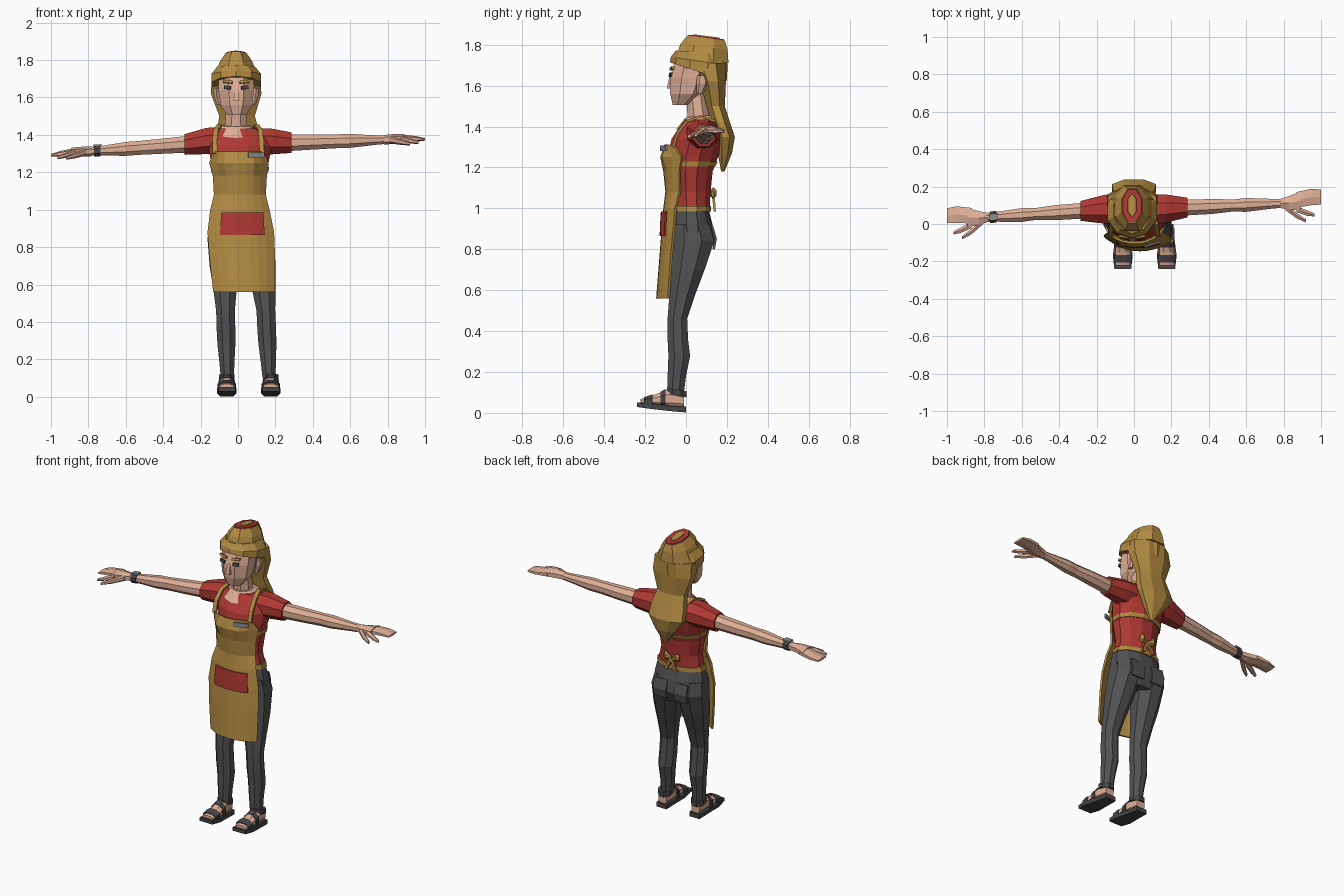
import bpy, bmesh, math
from mathutils import Vector


def material(name, rgb):
    m = bpy.data.materials.new(name)
    m.diffuse_color = (*rgb, 1)
    return m


GOLD = material("gold", (0.45, 0.26, 0.055))
RED = material("red", (0.43, 0.04, 0.033))
SKIN = material("skin", (0.74, 0.43, 0.31))
PANTS = material("charcoal", (0.085, 0.085, 0.087))
SHOE = material("dark_grey", (0.06, 0.06, 0.063))
TAG = material("mid_grey", (0.25, 0.26, 0.28))
ORDER = {"x": (2, 0, 1), "y": (0, 2, 1), "z": (0, 1, 2)}


def finish(name, bm, mat, thick=0):
    bmesh.ops.recalc_face_normals(bm, faces=bm.faces)
    me = bpy.data.meshes.new(name)
    bm.to_mesh(me)
    bm.free()
    me.materials.append(mat)
    ob = bpy.data.objects.new(name, me)
    bpy.context.collection.objects.link(ob)
    if thick:
        s = ob.modifiers.new("thickness", "SOLIDIFY")
        s.thickness, s.offset = thick, 0
    return ob


def loft(name, axis, rings, mat, n=8):
    """Skin n-sided rings (t, c1, c2, r1, r2[, tilt]) along an axis."""
    bm = bmesh.new()
    k = 1 / math.cos(math.pi / n)
    loops = []
    for t, c1, c2, r1, r2, *tilt in rings:
        loop = []
        for i in range(n):
            a = 2 * math.pi * (i + 0.5) / n
            u, v = r1 * k * math.cos(a), r2 * k * math.sin(a)
            p = (c1 + u, c2 + v, t + (tilt[0] * v if tilt else 0))
            loop.append(bm.verts.new([p[j] for j in ORDER[axis]]))
        loops.append(loop)
    for a, b in zip(loops, loops[1:]):
        for i in range(n):
            j = (i + 1) % n
            bm.faces.new((a[i], a[j], b[j], b[i]))
    bm.faces.new(loops[0][::-1])
    bm.faces.new(loops[-1])
    return finish(name, bm, mat)


def grid(name, rows, mat, thick):
    bm = bmesh.new()
    vs = [[bm.verts.new(p) for p in r] for r in rows]
    for a, b in zip(vs, vs[1:]):
        for i in range(len(a) - 1):
            bm.faces.new((a[i], a[i + 1], b[i + 1], b[i]))
    return finish(name, bm, mat, thick)


def sheet(name, rows, mat, thick):
    """Curved cloth panel; rows (z, x0, x1, y_middle, y_side[, bump])."""
    out = []
    for z, x0, x1, yf, ys, *bump in rows:
        line = []
        for i in range(9):
            t = i / 4 - 1
            y = yf + (ys - yf) * abs(t) ** 2.2
            if bump and abs(abs(t) - 0.5) < 0.01:
                y -= bump[0]
            line.append(((x0 + x1) / 2 + t * (x1 - x0) / 2, y, z))
        out.append(line)
    return grid(name, out, mat, thick)


def ribbon(name, pts, width, mat, thick=0.012):
    w = Vector(width) / 2
    return grid(name, [(Vector(p) - w, Vector(p) + w) for p in pts], mat, thick)


# Shirt, neckline, neck
loft("shirt", "z", [(0.99, .01, .03, .15, .085), (1.08, .01, .025, .13, .095),
                    (1.18, .01, .025, .145, .105), (1.26, .01, .035, .155, .125),
                    (1.34, .01, .055, .17, .125), (1.40, .005, .07, .16, .10),
                    (1.435, 0, .07, .115, .075)], RED, 12)
loft("neckline", "z", [(1.415, -.01, .055, .105, .10, .3), (1.45, -.01, .06, .07, .06, .1)], SKIN, 10)
loft("neck", "z", [(1.42, -.01, .065, .062, .055), (1.56, -.01, .05, .052, .05)], SKIN)

# Arms, each along its own gentle slope
for side, s, y0, ky, z0, kz in (("left", -1, .09, -.07, 1.37, -.075),
                                ("right", 1, .075, .045, 1.35, .03)):
    def limb(name, rings, mat, n=8):
        loft(f"{side}_{name}", "x", [(s * x, y0 + ky * x + dy, z0 + kz * x + dz, ry, rz)
                                     for x, dy, dz, ry, rz in rings], mat, n)
    limb("sleeve", [(.10, 0, .01, .08, .07), (.17, 0, .01, .075, .07), (.285, 0, 0, .053, .055)], RED)
    limb("arm", [(.26, 0, 0, .042, .045), (.42, 0, 0, .04, .04), (.53, 0, 0, .032, .037),
                 (.60, 0, 0, .037, .037), (.74, 0, 0, .026, .025), (.79, 0, 0, .024, .022)], SKIN)
    limb("palm", [(.78, 0, 0, .024, .022), (.83, 0, .003, .037, .023), (.89, .008, .005, .05, .02)], SKIN, 6)
    limb("fingers", [(.87, .015, .005, .042, .018), (.95, .027, 0, .044, .013),
                     (1.0, .024, -.004, .04, .006)], SKIN, 6)
    limb("forefinger", [(.87, -.035, 0, .017, .015), (.93, -.06, -.012, .014, .011),
                        (.965, -.07, -.02, .008, .007)], SKIN, 6)
    limb("thumb", [(.81, -.02, 0, .018, .017), (.87, -.07, -.015, .015, .013),
                   (.92, -.10, -.025, .008, .008)], SKIN, 6)
    if s < 0:
        limb("wristband", [(.735, 0, 0, .031, .029), (.77, 0, 0, .031, .029)], SHOE)
        limb("watch_face", [(.73, 0, .03, .018, .005), (.775, 0, .03, .018, .005)], TAG, 4)

# Trousers
loft("hips", "z", [(1.0, .01, .025, .152, .085), (.92, .012, .03, .168, .10),
                   (.84, .013, .035, .172, .105), (.77, .013, .025, .15, .085)], PANTS, 12)
LEG = [(.92, .025, .08, .09), (.84, .035, .088, .103), (.70, .008, .08, .083),
       (.57, -.02, .062, .062), (.46, -.042, .05, .048), (.36, -.04, .05, .05),
       (.28, -.033, .048, .053), (.18, -.045, .04, .045), (.10, -.05, .035, .04)]
for side, top, mid, low, fx in (("left", -.075, -.068, -.057, -.06), ("right", .102, .147, .166, .175)):
    def cx(z):
        return mid + (top - mid) * (z - .5) / .35 if z > .5 else low + (mid - low) * (z - .1) / .4
    loft(side + "_leg", "z", [(z, cx(z), cy, rx, ry) for z, cy, rx, ry in LEG], PANTS)
    # Back pocket flap
    px = .085 if side == "right" else -.06
    ribbon(side + "_back_pocket", [(px, .128, .91), (px, .145, .85), (px, .135, .80)], (.09, 0, 0), PANTS, .012)
    # Foot and sandal
    loft(side + "_foot", "y", [(-.01, fx, .06, .028, .04), (-.08, fx, .07, .035, .05),
                               (-.15, fx, .062, .04, .028), (-.222, fx, .055, .038, .012)], SKIN)
    loft(side + "_sole", "y", [(0, fx, .016, .036, .014), (-.08, fx, .022, .042, .013),
                               (-.17, fx, .032, .053, .013), (-.24, fx, .04, .045, .011)], SHOE, 4)
    loft(side + "_toe_strap", "y", [(-.205, fx, .055, .047, .022), (-.165, fx, .058, .049, .032)], SHOE)
    loft(side + "_instep_strap", "y", [(-.125, fx, .062, .045, .041), (-.10, fx, .066, .043, .051)], SHOE)
    loft(side + "_ankle_strap", "z", [(.085, fx, -.045, .042, .048, -.2), (.115, fx, -.045, .042, .048, -.2)], SHOE)

# Apron with pocket, tag, straps and bow
sheet("apron", [(1.31, -.13, .135, -.10, -.055), (1.25, -.15, .16, -.12, -.02, .014),
                (1.18, -.13, .15, -.105, -.03), (1.08, -.125, .145, -.095, -.03),
                (1.0, -.145, .165, -.105, -.05), (.88, -.16, .19, -.115, -.06),
                (.75, -.15, .195, -.125, -.072), (.56, -.13, .195, -.14, -.085)], GOLD, .012)
sheet("front_pocket", [(.985, -.088, .135, -.119, -.097), (.92, -.092, .138, -.123, -.101),
                       (.865, -.095, .142, -.125, -.103)], RED, .008)
ribbon("name_tag", [(.055, -.122, 1.293), (.14, -.095, 1.293)], (0, 0, .027), TAG, .009)
for side, s in (("left", -1), ("right", 1)):
    ribbon(side + "_strap", [(s * .125 + .003, -.064, 1.30), (s * .125, -.04, 1.37),
                             (s * .118, .003, 1.425), (s * .10, .07, 1.45),
                             (s * .085, .165, 1.42), (s * .03, .185, 1.36)], (.026, 0, 0), GOLD)
    loft(side + "_bow_loop", "x", [(s * .005 + .01, .13, 1.06, .008, .008),
                                   (s * .04 + .01, .135, 1.075, .014, .024),
                                   (s * .055 + .01, .13, 1.07, .006, .014)], GOLD, 6)
    ribbon(side + "_bow_tail", [(.01, .133, 1.06), (.01 + s * .02, .138, 1.02), (.01 + s * .035, .14, .985)],
           (.018, 0, 0), GOLD)
loft("back_band", "z", [(1.205, .01, .029, .153, .115), (1.228, .01, .033, .156, .121)], GOLD, 12)
loft("waist_band", "z", [(.985, .01, .028, .159, .094), (1.012, .01, .028, .154, .094)], GOLD, 12)

# Head
loft("head", "z", [(1.505, -.008, -.025, .05, .04), (1.56, -.008, .003, .085, .08),
                   (1.64, -.01, .02, .095, .098), (1.72, -.01, .035, .095, .09),
                   (1.78, -.01, .04, .06, .06)], SKIN)
loft("nose", "z", [(1.585, -.009, -.08, .016, .014), (1.645, -.009, -.076, .007, .005)], SKIN, 4)
for side, s in (("left", -1), ("right", 1)):
    loft(side + "_ear", "z", [(1.56, s * .093 - .01, .068, .01, .013), (1.61, s * .104 - .01, .08, .015, .026),
                              (1.65, s * .107 - .01, .083, .013, .024)], SKIN, 6)
    x = -.01 + s * .045
    ribbon(side + "_eye", [(x - s * .017, -.08, 1.652), (x + s * .02, -.072, 1.655)], (0, .004, .018), SHOE, .009)
    ribbon(side + "_eyebrow", [(x - s * .025, -.073, 1.681), (x + s * .025, -.064, 1.687)],
           (0, .004, .013), GOLD, .014)

# Hair
loft("hair_crown", "z", [(1.668, -.01, .06, .132, .132, -.33), (1.72, -.01, .065, .132, .132, -.15),
                         (1.765, -.01, .07, .10, .115, -.05)], GOLD, 10)
loft("back_hair", "z", [(1.71, -.01, .11, .13, .085), (1.62, -.01, .132, .135, .063),
                        (1.50, -.005, .145, .095, .045), (1.42, 0, .17, .113, .045),
                        (1.35, 0, .195, .118, .044), (1.27, .01, .19, .07, .035),
                        (1.18, .02, .18, .01, .008)], GOLD)

# Folded cap with red lining
loft("cap", "z", [(1.725, -.01, .08, .112, .128, -.12), (1.79, -.01, .088, .085, .115, -.12),
                  (1.832, -.01, .098, .056, .092, -.13)], GOLD)
loft("cap_lining", "z", [(1.826, -.01, .098, .054, .09, -.13), (1.838, -.01, .098, .05, .086, -.13)], RED)
loft("cap_ridge", "z", [(1.83, -.01, .10, .026, .06, -.13), (1.843, -.01, .10, .022, .055, -.13)], GOLD, 6)
